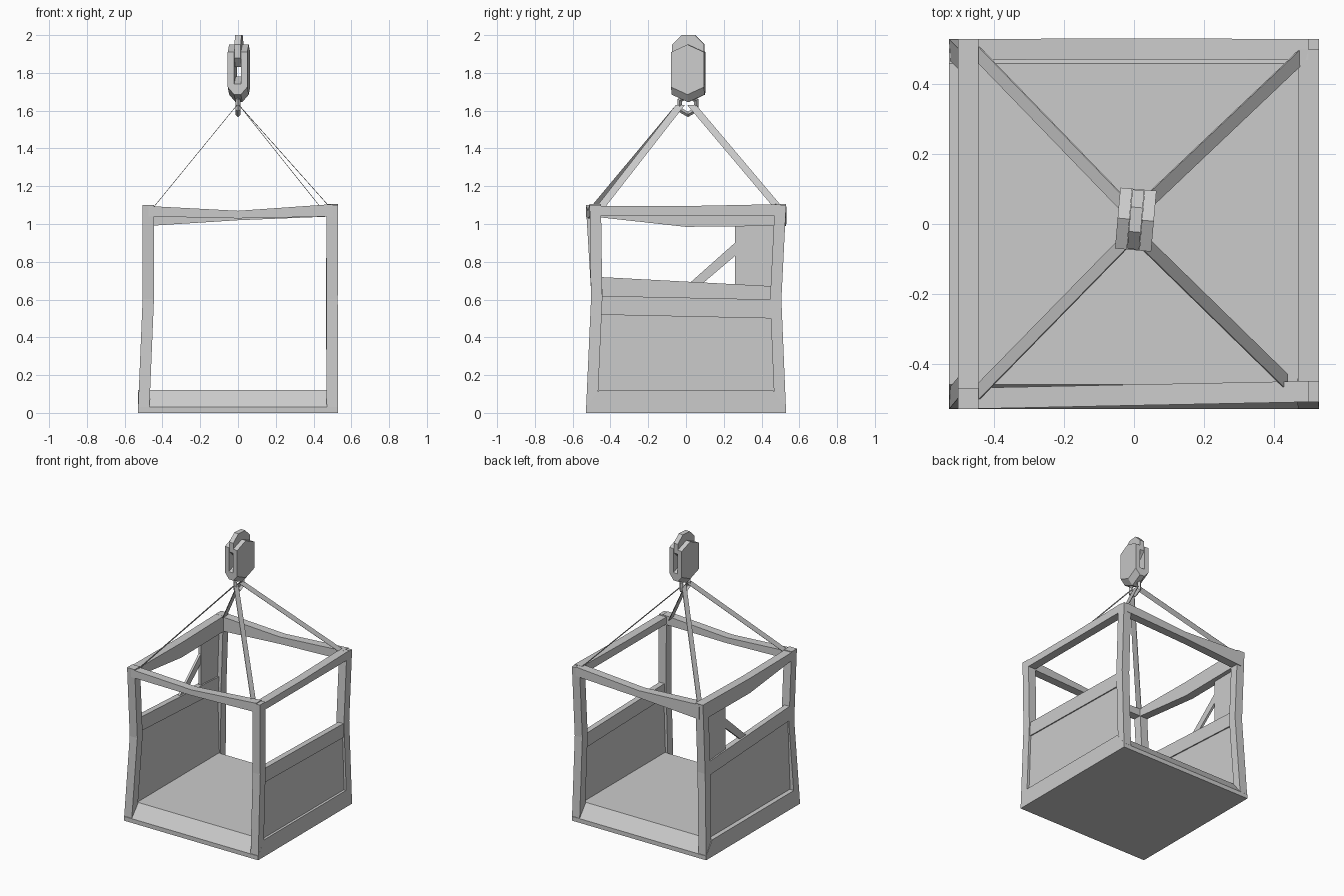
import bpy, bmesh, math
from mathutils import Matrix, Vector

if "Cube" in bpy.data.objects:
    bpy.data.objects.remove(bpy.data.objects["Cube"], do_unlink=True)

GREY = (0.6, 0.6, 0.6, 1)
grey = bpy.data.materials.new("plain grey")
grey.use_nodes = True
grey.diffuse_color = GREY
grey.node_tree.nodes["Principled BSDF"].inputs["Base Color"].default_value = GREY


def loft(name, rings):
    """Closed solid through matching rings of points, capped at both ends."""
    bm = bmesh.new()
    loops = [[bm.verts.new(p) for p in ring] for ring in rings]
    n = len(loops[0])
    for a, b in zip(loops, loops[1:]):
        for i in range(n):
            j = (i + 1) % n
            bm.faces.new((a[i], a[j], b[j], b[i]))
    bm.faces.new(loops[0])
    bm.faces.new(loops[-1])
    bmesh.ops.recalc_face_normals(bm, faces=bm.faces)
    mesh = bpy.data.meshes.new(name)
    bm.to_mesh(mesh)
    bm.free()
    mesh.materials.append(grey)
    obj = bpy.data.objects.new(name, mesh)
    bpy.context.collection.objects.link(obj)
    return obj


def rect(x0, x1, y0, y1, z):
    return [(x0, y0, z), (x1, y0, z), (x1, y1, z), (x0, y1, z)]


def side_sheet(name, x0, x1, profile):
    """Extrude a y-z profile along x."""
    return loft(name, [[(x, y, z) for y, z in profile] for x in (x0, x1)])


# Floor slab, with sloping sills on the two open sides
E, H = 0.53, 0.03
loft("floor_slab", [rect(-E, E, -E, E, 0.0), rect(-E, E, -E, E, 0.03),
                    rect(-E, E, -0.46, 0.46, 0.12)])

# Slightly bent corner posts: centres at bottom, middle and top
posts = {
    "front_right_post": [(-0.5, -0.5), (-0.475, -0.47), (-0.475, -0.5)],
    "back_right_post": [(-0.5, 0.5), (-0.475, 0.475), (-0.475, 0.5)],
    "front_left_post": [(0.5, -0.5), (0.498, -0.473), (0.5, -0.48)],
    "back_left_post": [(0.5, 0.5), (0.495, 0.475), (0.5, 0.5)],
}
for name, centres in posts.items():
    loft(name, [rect(x - H, x + H, y - H, y + H, z)
                for (x, y), z in zip(centres, (0.0, 0.6, 1.1))])

# Sagging top rails: x, y, underside and top at each station
top_rails = {
    "front_top_rail": [(-0.475, -0.5, 1.04, 1.095), (0, -0.49, 1.03, 1.07), (0.5, -0.48, 1.04, 1.105)],
    "back_top_rail": [(-0.475, 0.5, 0.99, 1.095), (0, 0.502, 1.02, 1.07), (0.5, 0.5, 1.04, 1.105)],
    "right_top_rail": [(-0.475, -0.5, 1.04, 1.095), (-0.475, 0, 0.985, 1.09), (-0.475, 0.5, 0.99, 1.1)],
    "left_top_rail": [(0.5, -0.48, 1.045, 1.095), (0.5, 0, 1.045, 1.095), (0.5, 0.5, 1.045, 1.105)],
}
for name, stations in top_rails.items():
    along_x = name.startswith(("front", "back"))
    dx, dy = (0, H) if along_x else (H, 0)
    loft(name, [[(x - dx, y - dy, lo), (x + dx, y + dy, lo),
                 (x + dx, y + dy, hi), (x - dx, y - dy, hi)]
                for x, y, lo, hi in stations])

# Side panels with a thicker hand rail along the upper edge
W = 0.47
for side, x, front_top, back_top in (("left", 0.5, 0.62, 0.6), ("right", -0.485, 0.72, 0.67)):
    drop = 0.1
    side_sheet(side + "_panel", x - 0.012, x + 0.012,
               [(-W, 0.1), (W, 0.1), (W, back_top - 0.02), (-W, front_top - 0.02)])
    side_sheet(side + "_hand_rail", x - 0.02, x + 0.02,
               [(-W, front_top - drop), (W, back_top - drop), (W, back_top), (-W, front_top)])

# Upright plate and diagonal brace above the right panel
side_sheet("upright_plate", -0.495, -0.475, [(0.26, 0.65), (0.48, 0.65), (0.48, 1.02), (0.26, 1.02)])
side_sheet("diagonal_brace", -0.493, -0.477, [(0.0, 0.67), (0.07, 0.67), (0.27, 0.84), (0.27, 0.91)])

# Flat lifting straps from the corners to the link
T, B = 0.002, 0.024
for name, x, y in (("front_right_strap", -0.45, -0.485), ("back_right_strap", -0.45, 0.49),
                   ("front_left_strap", 0.44, -0.455), ("back_left_strap", 0.49, 0.49)):
    top_y = math.copysign(0.03, y)
    loft(name, [[(px - T, py - B, pz), (px + T, py - B, pz), (px + T, py + B, pz), (px - T, py + B, pz)]
                for px, py, pz in ((x, y, 1.085), (math.copysign(0.005, x), top_y, 1.63))])

# Hexagonal link below the pulley block
bpy.ops.mesh.primitive_torus_add(major_segments=6, minor_segments=4, major_radius=0.05,
                                 minor_radius=0.014, location=(0, 0.01, 1.63),
                                 rotation=(0, math.pi / 2, 0))
link = bpy.context.object
link.name = "lifting_link"
link.data.materials.append(grey)

# Pulley block: two bevelled cheeks, a solid lower core and an octagonal wheel
C, S = 0.0125, 0.0875


def block_profile(bottom, top):
    peak = 0.04
    return [(C, bottom), (C + S, bottom + peak), (C + S, top - peak),
            (C, top), (C - S, top - peak), (C - S, bottom + peak)]


inner, outer = block_profile(1.645, 1.95), block_profile(1.685, 1.95)
block = []
for side, s in (("left", 1), ("right", -1)):
    block.append(loft(side + "_pulley_cheek",
                      [[(s * 0.018, y, z) for y, z in inner],
                       [(s * 0.052, y, z) for y, z in outer]]))
block.append(side_sheet("pulley_core", -0.018, 0.018, block_profile(1.645, 1.78)))
R = 0.092
wheel = [(C + R * math.cos((k + 0.5) * math.pi / 4), 1.915 + R * math.sin((k + 0.5) * math.pi / 4))
         for k in range(8)]
block.append(side_sheet("pulley_wheel", -0.017, 0.017, wheel))

# Turn the whole block slightly about its vertical axis
pivot = Vector((0, C, 0))
turn = Matrix.Translation(pivot) @ Matrix.Rotation(math.radians(-5), 4, "Z") @ Matrix.Translation(-pivot)
for part in block:
    part.data.transform(turn)
    part.location.x = 0.005
